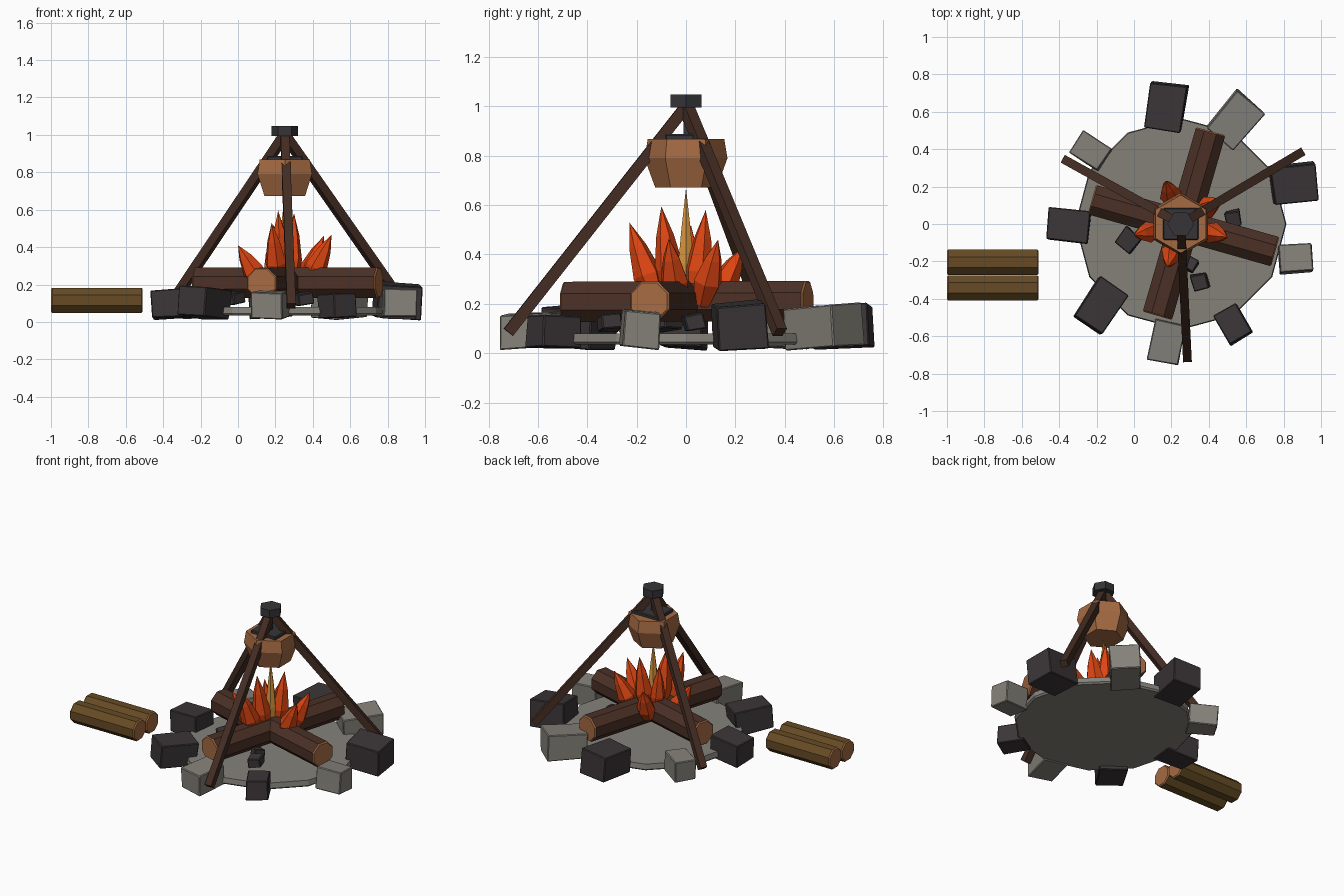
import bpy, bmesh, math, random
from mathutils import Vector, Matrix

if "Cube" in bpy.data.objects:
    bpy.data.objects.remove(bpy.data.objects["Cube"])

random.seed(4)

def material(name, rgb):
    m = bpy.data.materials.new(name)
    m.diffuse_color = (*rgb, 1)
    m.use_nodes = True
    m.node_tree.nodes["Principled BSDF"].inputs["Base Color"].default_value = m.diffuse_color
    return m

PALE = material("pale_stone", (.235, .222, .195))
DARK = material("dark_stone", (.044, .036, .038))
BARK = material("dark_bark", (.070, .030, .019))
POLE = material("pole_wood", (.058, .026, .017))
CUT = material("cut_wood", (.376, .145, .055))
OLIVE = material("olive_bark", (.133, .070, .018))
FLAME = material("flame_red", (.72, .060, .006))
GLOW = material("flame_gold", (.69, .30, .045))
IRON = material("iron", (.037, .034, .038))

def finish(name, bm, *mats):
    bmesh.ops.recalc_face_normals(bm, faces=bm.faces)
    me = bpy.data.meshes.new(name)
    bm.to_mesh(me)
    bm.free()
    for m in mats:
        me.materials.append(m)
    ob = bpy.data.objects.new(name, me)
    bpy.context.collection.objects.link(ob)
    return ob

def lathe(name, rings, sides, mats, start=(0, 0, 0), axis=(0, 0, 1), turn=0, caps=0):
    """Loft (distance, radius) rings along an axis; radius 0 is a point."""
    bm = bmesh.new()
    axis = Vector(axis).normalized()
    q = Matrix() if axis.z > .999 else axis.to_track_quat('Z', 'Y').to_matrix().to_4x4()
    mat = Matrix.Translation(start) @ q
    loops = []
    for d, r in rings:
        n = sides if r else 1
        loops.append([bm.verts.new(mat @ Vector((r * math.cos(turn + math.tau * i / sides),
                      r * math.sin(turn + math.tau * i / sides), d))) for i in range(n)])
    for k, (a, b) in enumerate(zip(loops, loops[1:])):
        for i in range(sides):
            j = (i + 1) % sides
            vs = [a[i % len(a)], a[j % len(a)], b[j % len(b)], b[i % len(b)]]
            f = bm.faces.new(list(dict.fromkeys(vs)))
            if caps and k in (0, len(loops) - 2):
                f.material_index = caps
    for lp in (loops[0], loops[-1]):
        if len(lp) > 2:
            bm.faces.new(lp).material_index = caps
    return finish(name, bm, *mats)

def block(name, centre, size, turn, mat, tilt=0.0, bevel=.005):
    bm = bmesh.new()
    bmesh.ops.create_cube(bm, size=1, matrix=Matrix.Diagonal((*size, 1)))
    # slightly uneven corners for stones
    for v in bm.verts:
        v.co *= 1 + random.uniform(-tilt, tilt) * .5
    if bevel:
        bmesh.ops.bevel(bm, geom=bm.edges[:], offset=bevel, segments=1, affect='EDGES')
    rot = Matrix.Rotation(math.radians(turn), 4, 'Z')
    for ax in 'XY':
        rot = rot @ Matrix.Rotation(random.uniform(-tilt, tilt), 4, ax)
    bm.transform(Matrix.Translation(centre) @ rot)
    return finish(name, bm, mat)

def log(name, a, b, r, bark, turn=math.pi / 8):
    a, b = Vector(a), Vector(b)
    n = (b - a).length
    e = .007
    lathe(name, [(0, r - e), (e, r), (n - e, r), (n, r - e)], 8, (bark, CUT), a, b - a, turn, 1)

# Flat ground slab
C = Vector((.25, 0, 0))
slab = lathe("ground_slab", [(.035, .555), (.045, .565), (.08, .56)], 12, (PALE,), C)

# Ring of stones: x, y, length, width, height, turn, material
stones = [(.17, .625, .20, .25, .17, -8, DARK), (.54, .555, .26, .19, .17, 50, PALE),
          (-.23, .39, .18, .14, .14, -33, PALE), (.855, .215, .24, .20, .18, 6, DARK),
          (.865, -.185, .18, .15, .15, 4, PALE), (.53, -.535, .18, .14, .13, -60, DARK),
          (.175, -.63, .17, .22, .14, -12, PALE), (-.18, -.44, .25, .18, .16, 56, DARK),
          (-.35, -.01, .22, .17, .15, -6, DARK)]
for i, (x, y, l, w, h, t, m) in enumerate(stones):
    block(f"ring_stone_{i + 1}", (x, y, .022 + h / 2), (l, w, h), t, m, .09)

# Charcoal lumps beside the fire
for i, (x, y, s, t) in enumerate([(-.03, -.09, .11, -40), (.355, -.31, .09, 15),
                                  (.53, .03, .08, 10), (.30, -.215, .07, -30)]):
    block(f"coal_{i + 1}", (x, y, .125), (s, s, .065), t, DARK, .22)

# Crossed fire logs
log("fire_log_1", (-.225, .13, .21), (.755, -.148, .21), .088, BARK)
log("fire_log_2", (.41, .495, .212), (.125, -.49, .208), .088, BARK)

# Spare logs at the side
for i, y in enumerate((-.205, -.342)):
    log(f"spare_log_{i + 1}", (-1, y, .115), (-.51, y, .115), .073, OLIVE)

# Flames: tip position, width, base offset factor
flames = [(.17, .23, .43, .06), (0, -.06, .41, .06), (.18, -.23, .53, .06),
          (.50, -.07, .465, .06), (.46, .13, .46, .06), (.215, -.10, .595, .06), (.30, .08, .58, .06),
          (.19, .02, .52, .05)]
for i, (x, y, z, r) in enumerate(flames):
    tip = Vector((x, y, z))
    base = C + (Vector((x, y, 0)) - C) * .5 + Vector((0, 0, .2))
    n = (tip - base).length
    lathe(f"flame_{i + 1}", [(0, r * .6), (n * .35, r), (n * .7, r * .6), (n, 0)], 6,
          (FLAME,), base, tip - base, i)
lathe("flame_core", [(.2, .03), (.36, .036), (.5, .022), (.67, 0)], 6, (GLOW,), C)

# Tripod poles and cap
for i, foot in enumerate([(.285, -.72, .085), (.89, .38, .085), (-.365, .34, .085)]):
    foot = Vector(foot)
    top = Vector((.25, 0, 1.0))
    d = (top - foot).normalized()
    lathe(f"tripod_pole_{i + 1}", [(0, .033), ((top - foot).length, .033)], 4, (POLE,),
          foot, d, math.pi / 4)
lathe("tripod_cap", [(.995, .072), (1.048, .072)], 6, (IRON,), C)

# Hanging pot, lid and hook
lathe("pot", [(.672, .125), (.79, .168), (.868, .155)], 6, (CUT,), C, turn=math.pi / 6)
block("pot_lid", (.25, 0, .875), (.19, .17, .026), 0, IRON)
block("pot_hook", (.25, 0, .94), (.022, .022, .12), 0, IRON, bevel=0)
